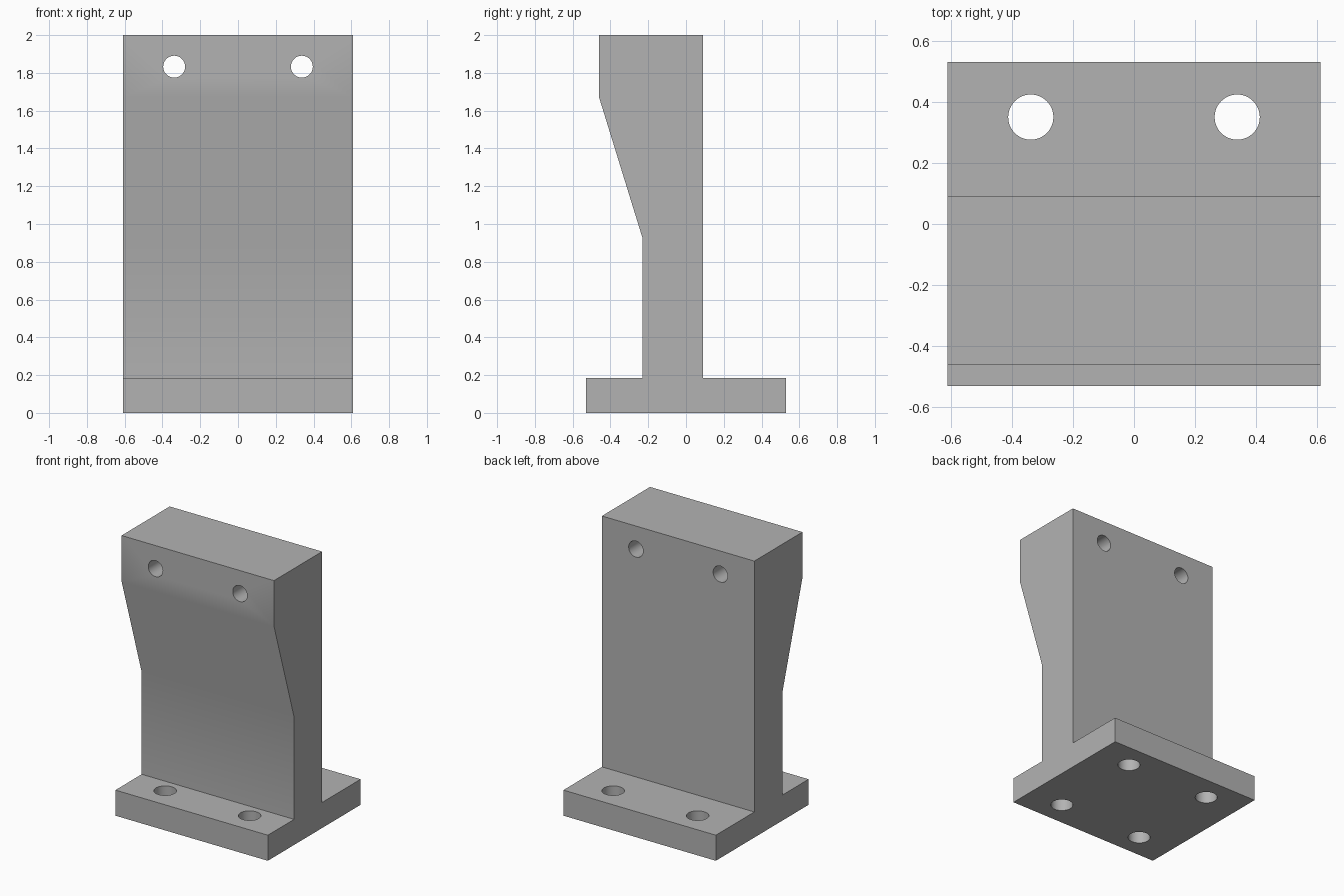
import bpy
import bmesh
import math
from mathutils import Matrix

cube = bpy.data.objects.get("Cube")
if cube:
    bpy.data.objects.remove(cube, do_unlink=True)

HALF_WIDTH = 0.61
HOLE_X = 0.338

grey = bpy.data.materials.new("plain grey")
grey.use_nodes = True
colour = (0.45, 0.45, 0.45, 1)
grey.diffuse_color = colour
grey.node_tree.nodes["Principled BSDF"].inputs["Base Color"].default_value = colour


def make_object(name, bm):
    bmesh.ops.recalc_face_normals(bm, faces=bm.faces)
    mesh = bpy.data.meshes.new(name)
    bm.to_mesh(mesh)
    bm.free()
    mesh.materials.append(grey)
    obj = bpy.data.objects.new(name, mesh)
    bpy.context.collection.objects.link(obj)
    return obj


# Side profile (y, z): foot plate, upright wall and thicker head
profile = [(-0.53, 0), (0.53, 0), (0.53, 0.185), (0.09, 0.185), (0.09, 2),
           (-0.46, 2), (-0.46, 1.67), (-0.23, 0.925), (-0.23, 0.185), (-0.53, 0.185)]
bm = bmesh.new()
side = bm.faces.new([bm.verts.new((-HALF_WIDTH, y, z)) for y, z in profile])
swept = bmesh.ops.extrude_face_region(bm, geom=[side])["geom"]
bmesh.ops.translate(bm, vec=(2 * HALF_WIDTH, 0, 0),
                    verts=[v for v in swept if isinstance(v, bmesh.types.BMVert)])
bracket = make_object("mounting_bracket", bm)

# Bolt holes: two across the head, four down through the foot plate
bm = bmesh.new()


def add_bore(location, radius, depth, turn=0):
    matrix = Matrix.Translation(location) @ Matrix.Rotation(turn, 4, "X")
    bmesh.ops.create_cone(bm, cap_ends=True, segments=48, radius1=radius,
                          radius2=radius, depth=depth, matrix=matrix)


for x in (-HOLE_X, HOLE_X):
    add_bore((x, -0.18, 1.833), 0.058, 1, math.pi / 2)
    for y in (-0.35, 0.35):
        add_bore((x, y, 0.09), 0.074, 0.4)
bores = make_object("bolt_hole_cutter", bm)
bores.hide_render = True

cut = bracket.modifiers.new("bolt holes", "BOOLEAN")
cut.operation = "DIFFERENCE"
cut.solver = "EXACT"
cut.object = bores
bpy.ops.object.select_all(action="DESELECT")
bracket.select_set(True)
bpy.context.view_layer.objects.active = bracket
bpy.ops.object.modifier_apply(modifier=cut.name)
bpy.data.objects.remove(bores, do_unlink=True)

# Shallow bends on the front blend softly, corners stay crisp
bpy.ops.object.shade_smooth_by_angle(angle=math.radians(30))
